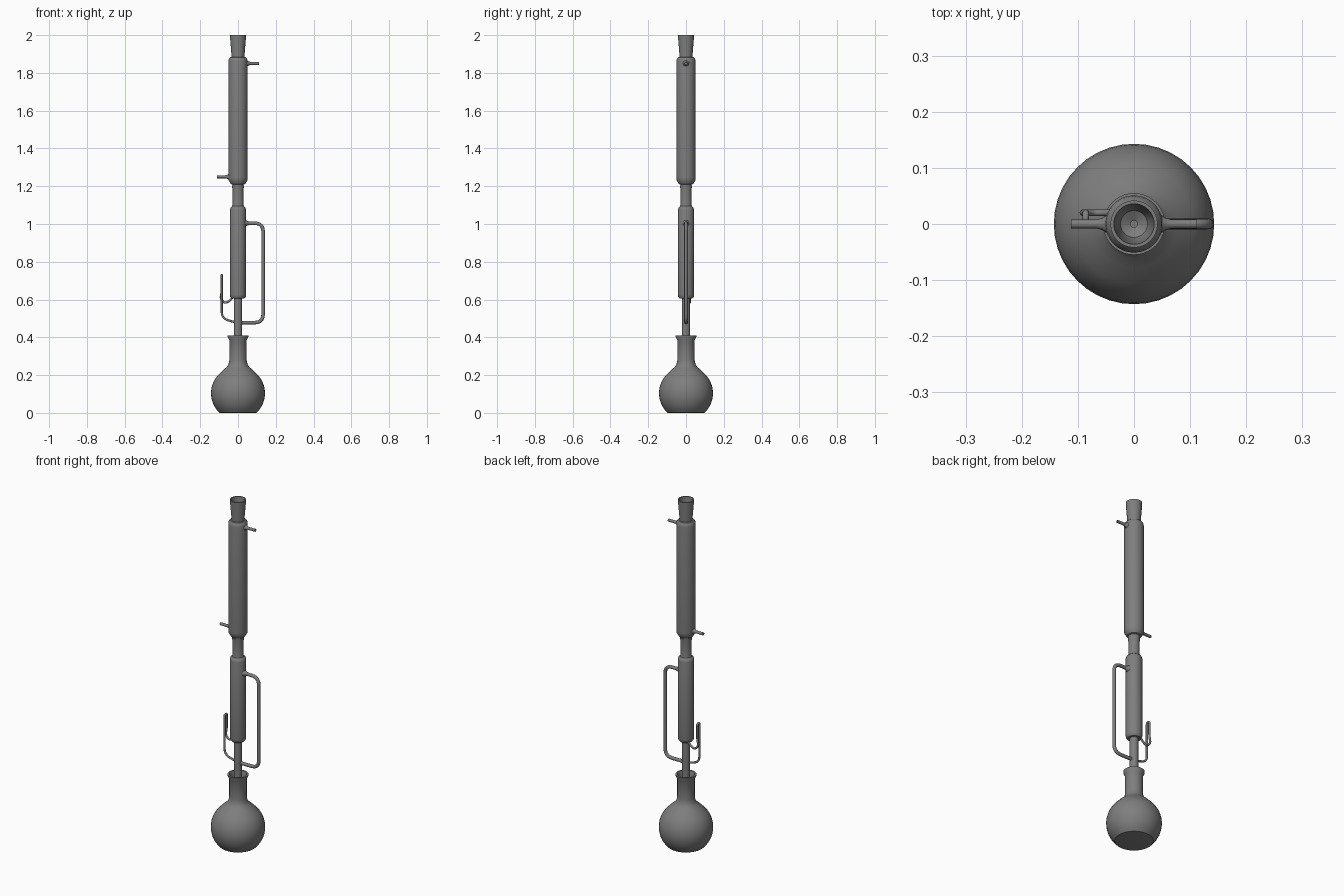
import bpy, bmesh, math
from mathutils import Vector

cube = bpy.data.objects.get("Cube")
if cube:
    bpy.data.objects.remove(cube)

grey = bpy.data.materials.new("grey glass")
grey.use_nodes = True
colour = (0.21, 0.21, 0.21, 1)
grey.diffuse_color = colour
grey.node_tree.nodes["Principled BSDF"].inputs["Base Color"].default_value = colour


def finish(name, bm):
    bmesh.ops.recalc_face_normals(bm, faces=bm.faces)
    mesh = bpy.data.meshes.new(name)
    bm.to_mesh(mesh)
    bm.free()
    obj = bpy.data.objects.new(name, mesh)
    bpy.context.collection.objects.link(obj)
    mesh.materials.append(grey)
    bpy.ops.object.select_all(action='DESELECT')
    obj.select_set(True)
    bpy.context.view_layer.objects.active = obj
    bpy.ops.object.shade_smooth_by_angle(angle=math.radians(35))
    return obj


def lathe(name, profile, sides=32):
    """Spin (radius, height) points around the z axis."""
    bm = bmesh.new()
    verts = [bm.verts.new((r, 0, z)) for r, z in profile]
    edges = [bm.edges.new(pair) for pair in zip(verts, verts[1:])]
    bmesh.ops.spin(bm, geom=verts + edges, axis=(0, 0, 1), cent=(0, 0, 0),
                   angle=math.tau, steps=sides)
    bmesh.ops.remove_doubles(bm, verts=bm.verts, dist=0.0002)
    return finish(name, bm)


def rounded(points, radius, steps=6):
    """Replace each inner corner of a path by a smooth bend."""
    pts = [Vector(p) for p in points]
    path = [pts[0]]
    for a, b, c in zip(pts, pts[1:], pts[2:]):
        r = min(radius, (a - b).length * 0.48, (c - b).length * 0.48)
        start, end = b + (a - b).normalized() * r, b + (c - b).normalized() * r
        for i in range(steps + 1):
            t = i / steps
            path.append(start * (1 - t) ** 2 + b * 2 * t * (1 - t) + end * t * t)
    return path + [pts[-1]]


def tube(name, points, radius, bend=0.03, sides=12):
    """Sweep a circle along a rounded path."""
    path = rounded(points, bend)
    bm = bmesh.new()
    rings, side = [], None
    for i, p in enumerate(path):
        d = (path[min(i + 1, len(path) - 1)] - path[max(i - 1, 0)]).normalized()
        side = d.orthogonal() if side is None else side - d * side.dot(d)
        side.normalize()
        up = d.cross(side)
        rings.append([bm.verts.new(p + radius * (side * math.cos(k * math.tau / sides)
                                                 + up * math.sin(k * math.tau / sides)))
                      for k in range(sides)])
    for a, b in zip(rings, rings[1:]):
        for k in range(sides):
            n = (k + 1) % sides
            bm.faces.new((a[k], a[n], b[n], b[k]))
    bm.faces.new(rings[0])
    bm.faces.new(rings[-1])
    return finish(name, bm)


def port(name, sign, z):
    """Hose port: a flared root, a straight pipe and an open end."""
    obj = lathe(name, [(0.018, 0.046), (0.011, 0.056), (0.008, 0.066), (0.008, 0.112),
                       (0.005, 0.112), (0.005, 0.05)], 16)
    obj.rotation_euler = (0, sign * math.pi / 2, 0)
    obj.location.z = z
    return obj


# Flat-bottomed round flask with an open, flared neck
bulb = [(0.143 * math.cos(a), 0.104 + 0.143 * math.sin(a))
        for a in (math.radians(-46 + i * 8) for i in range(13))]
lathe("flask", [(0, 0), (0.092, 0)] + bulb +
      [(0.078, 0.228), (0.06, 0.243), (0.05, 0.258), (0.046, 0.28), (0.046, 0.385),
       (0.055, 0.402), (0.055, 0.41), (0.046, 0.41), (0.037, 0.39), (0.037, 0.25)], 40)

# Extractor: narrow stem, wide chamber and joint neck
lathe("extractor_stem", [(0.017, 0.27), (0.022, 0.27), (0.022, 0.615)])
lathe("extractor_chamber", [(0, 0.605), (0.034, 0.605), (0.041, 0.613), (0.043, 0.625),
                            (0.043, 1.075), (0.04, 1.086), (0.031, 1.094), (0.029, 1.105),
                            (0.029, 1.175), (0.032, 1.205), (0.025, 1.205)])

# Vapour arm beside the chamber
tube("vapour_arm", [(0.035, 0, 1.004), (0.133, 0, 1.004), (0.133, 0, 0.478),
                    (0.015, 0, 0.478)], 0.0095, 0.045)
root = lathe("vapour_arm_root", [(0.02, 0.038), (0.014, 0.046), (0.0095, 0.06)], 16)
root.rotation_euler = (0, math.pi / 2, 0)
root.location.z = 1.004

# Siphon: rises behind, crosses over and drains into the stem
tube("siphon", [(-0.025, 0.02, 0.615), (-0.045, 0.02, 0.592), (-0.07, 0.02, 0.58),
                (-0.094, 0.02, 0.605), (-0.086, 0.02, 0.64), (-0.086, 0.02, 0.73),
                (-0.086, 0, 0.73), (-0.086, 0, 0.5), (-0.015, 0, 0.48)], 0.0058, 0.035)

# Condenser: lower joint, jacket and flared open top
lathe("condenser_joint", [(0.012, 1.1), (0.024, 1.1), (0.03, 1.2), (0.03, 1.225)])
lathe("condenser_jacket", [(0.028, 1.208), (0.038, 1.212), (0.05, 1.232), (0.051, 1.245),
                           (0.051, 1.86), (0.049, 1.872), (0.042, 1.882), (0.034, 1.884)])
lathe("condenser_top", [(0.035, 1.875), (0.035, 1.9), (0.042, 1.985), (0.042, 2.0),
                        (0.036, 2.0), (0.029, 1.9), (0.024, 1.885), (0.006, 1.875),
                        (0.006, 1.83), (0, 1.83)])

# Water ports
port("upper_water_port", 1, 1.85)
port("lower_water_port", -1, 1.25)
